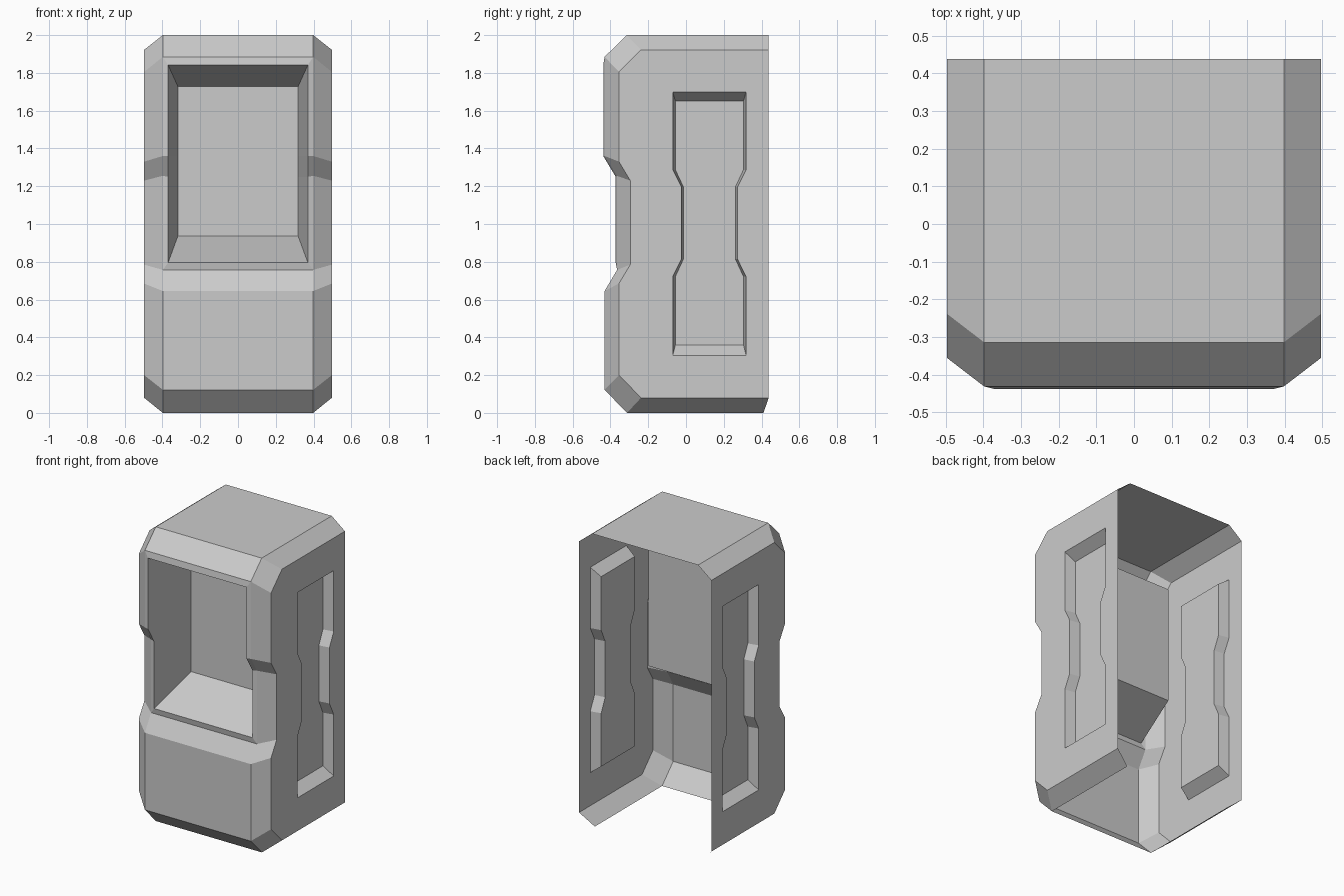
import bpy, bmesh
from mathutils import Vector

if "Cube" in bpy.data.objects:
    bpy.data.objects.remove(bpy.data.objects["Cube"])

XO, XC = 0.497, 0.398      # outer side plane, edge of the centre strip
INSIDE = Vector((0, 0.5, 1))

# (y, z) profiles running bottom-back -> front -> top-back
center = [(.41, 0), (-.312, 0), (-.431, .122), (-.431, .645), (-.365, .757),
          (-.365, 1.255), (-.431, 1.36), (-.431, 1.885), (-.314, 2), (.438, 2)]
side = [(.438, .08), (-.238, .08), (-.355, .2), (-.355, .685), (-.295, .785),
        (-.295, 1.23), (-.355, 1.33), (-.355, 1.805), (-.238, 1.922), (.438, 1.922)]


def line(x, profile):
    return [Vector((x, y, z)) for y, z in profile]


def quads(a, b, closed=False):
    """Quad strip between two matching point lists."""
    n = len(a)
    return [[a[i], a[(i + 1) % n], b[(i + 1) % n], b[i]]
            for i in range(n if closed else n - 1)]


def finish(name, bm):
    """Weld, orient outwards, mirror across x."""
    bmesh.ops.remove_doubles(bm, verts=bm.verts, dist=1e-4)
    bmesh.ops.recalc_face_normals(bm, faces=bm.faces)
    bm.normal_update()
    facing = sum(f.calc_area() * f.normal.dot(f.calc_center_median() - INSIDE)
                 for f in bm.faces)
    if facing < 0:
        bmesh.ops.reverse_faces(bm, faces=bm.faces)
    me = bpy.data.meshes.new(name)
    bm.to_mesh(me)
    bm.free()
    ob = bpy.data.objects.new(name, me)
    bpy.context.collection.objects.link(ob)
    mod = ob.modifiers.new("mirror", 'MIRROR')
    mod.use_clip = True
    return ob


def add_faces(bm, faces):
    for pts in faces:
        bm.faces.new([bm.verts.new(p) for p in pts])


def part(name, faces):
    bm = bmesh.new()
    add_faces(bm, faces)
    return finish(name, bm)


# Chamfered corner strip between front/top shell and side panel
c_edge, s_edge = line(XC, center), line(XO, side)
part("corner_chamfer", quads(c_edge, s_edge))

# Front and top shell, with a frame around the display window
mid = line(0, center)
rim_profile = [(-.372, .795), (-.372, 1.25), (-.438, 1.36), (-.438, 1.842)]
rim, rim_mid = line(.37, rim_profile), line(0, rim_profile)
frame = c_edge[4:8]
shell = quads(c_edge[1:5], mid[1:5]) + quads(c_edge[7:], mid[7:])
shell += quads(frame, rim)
shell += [[frame[i], rim[i], rim_mid[i], mid[4 + i]] for i in (0, 3)]
part("front_shell", shell)

# Window recess: tapered walls and a flat back
back_profile = [(-.05, z) for z in (.937, 1.25, 1.36, 1.727)]
back, back_mid = line(.318, back_profile), line(0, back_profile)
recess = quads(rim, back) + quads(back, back_mid)
recess += [[rim[i], back[i], back_mid[i], rim_mid[i]] for i in (0, 3)]
part("window_recess", recess)


# Side panel with a waisted inset
def waisted(x, wide, waist, z0, z1):
    rise = [(wide, z0), (wide, .722), (waist, .815),
            (waist, 1.195), (wide, 1.287), (wide, z1)]
    pts = [(.124 - w, z) for w, z in rise] + [(.124 + w, z) for w, z in rise[::-1]]
    return line(x, pts)


outer = waisted(XO, .194, .148, .305, 1.70)
inner = waisted(XO - .072, .18, .137, .36, 1.65)
bm = bmesh.new()
edges = []
for loop in (s_edge, outer):
    vs = [bm.verts.new(p) for p in loop]
    edges += [bm.edges.new((vs[i - 1], vs[i])) for i in range(len(vs))]
bmesh.ops.triangle_fill(bm, use_beauty=True, use_dissolve=False,
                        edges=edges, normal=(1, 0, 0))
add_faces(bm, quads(outer, inner, closed=True) + [inner])
finish("side_panel", bm)
